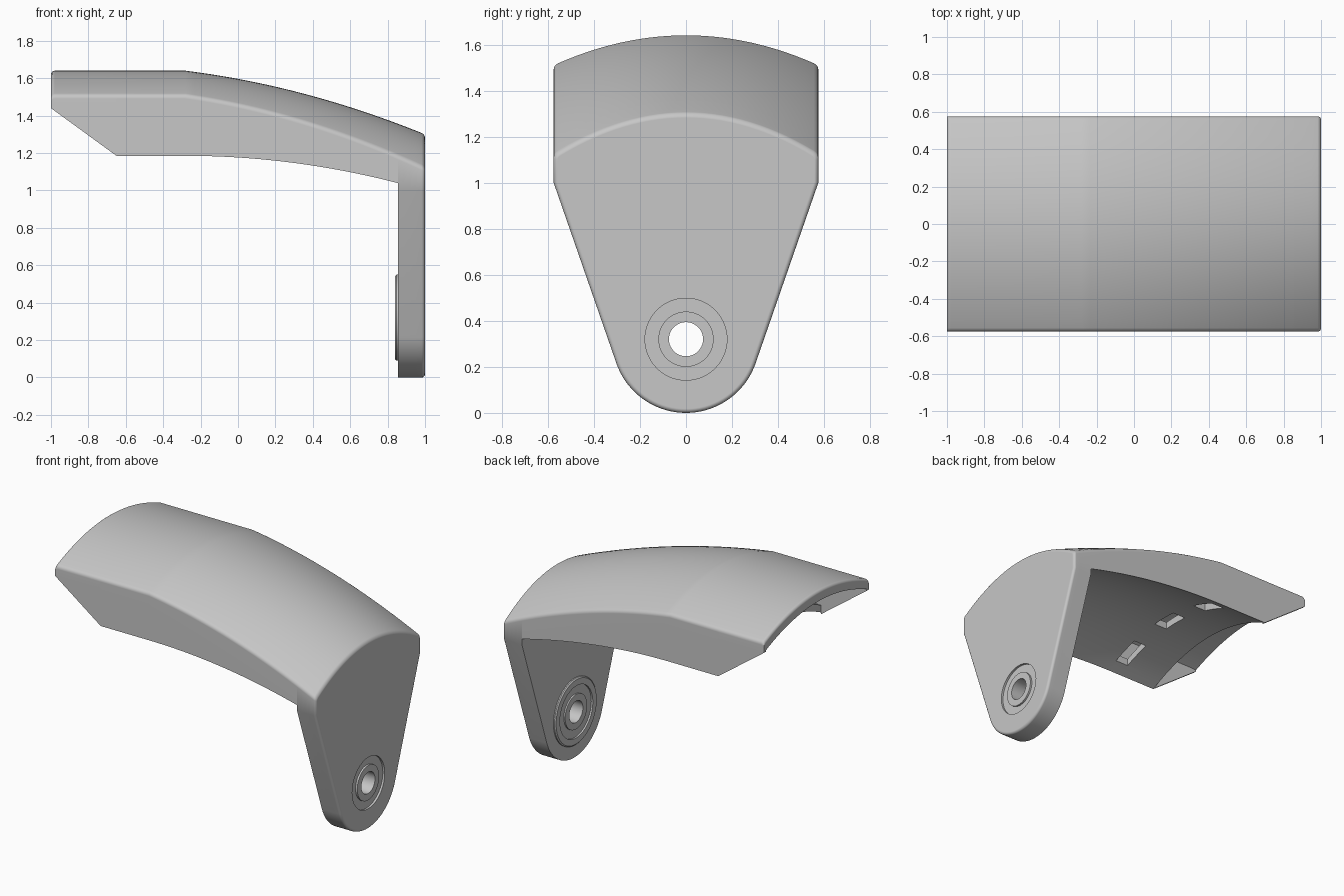
import bpy, bmesh
from math import sin, cos, pi, radians, atan2, acos, hypot, sqrt
from mathutils import Vector, Matrix

if "Cube" in bpy.data.objects:
    bpy.data.objects.remove(bpy.data.objects["Cube"])

HALF = 0.575          # half width
BEND = -0.28          # where the hood starts to curve down
END = -1.0            # open end of the hood
POCKET = -0.65        # where the floor of the hood starts
PLATE = 0.855         # inner face of the plate
PIVOT = 0.32          # hole height, also radius of the plate's foot
EDGE = 0.02           # small rounding
LID, FLOOR, WALL = 0.07, 0.05, 0.025   # shell thicknesses

grey = bpy.data.materials.new("warm grey plastic")
grey.use_nodes = True
colour = (0.57, 0.57, 0.57, 1)
grey.diffuse_color = colour
grey.node_tree.nodes["Principled BSDF"].inputs["Base Color"].default_value = colour


def top_z(x, y):
    k = (y / HALF) ** 2
    d = max(0, x - BEND)
    lip = max(0, (END + EDGE - x) / EDGE)
    return (1.64 - 0.13 * k - (0.125 * d + 0.11 * d * d) * (1 + 0.147 * k)
            - EDGE * (1 - sqrt(max(0, 1 - lip * lip))))


def lid_z(x, y):
    return top_z(max(x, END + EDGE), y) - LID


def under_z(x, y):
    d = max(0, x - BEND)
    return 1.185 - 0.113 * d * d + 0.145 * (1 - (y / HALF) ** 2)


def floor_z(x, y):
    return under_z(x, y) + FLOOR


def span(a, b, n):
    return [a + (b - a) * i / n for i in range(n + 1)]


def top_line(x, n=28):
    # arched top with rounded side edges, from -y to +y
    w = HALF - EDGE
    arc = [(y, top_z(x, y)) for y in span(-w, w, n)]
    a, b, c = Vector(arc[-1]), Vector((HALF, top_z(x, HALF))), Vector((HALF, top_z(x, HALF) - EDGE))
    corner = [tuple(a * (1 - t) ** 2 + b * 2 * t * (1 - t) + c * t * t) for t in (0.25, 0.5, 0.75, 1)]
    return [(-y, z) for y, z in reversed(corner)] + arc + corner


def finish(bm, name):
    bmesh.ops.recalc_face_normals(bm, faces=bm.faces)
    mesh = bpy.data.meshes.new(name)
    bm.to_mesh(mesh)
    bm.free()
    mesh.materials.append(grey)
    ob = bpy.data.objects.new(name, mesh)
    bpy.context.collection.objects.link(ob)
    return ob


def loft(name, sections, closed=False):
    # joins rings of 3D points; capped at both ends unless closed on itself
    bm = bmesh.new()
    rings = [[bm.verts.new(p) for p in s] for s in sections]
    n = len(rings[0])
    pairs = list(zip(rings, rings[1:]))
    if closed:
        pairs.append((rings[-1], rings[0]))
    else:
        bm.faces.new(rings[0])
        bm.faces.new(rings[-1])
    for a, b in pairs:
        for i in range(n):
            j = (i + 1) % n
            bm.faces.new((a[i], a[j], b[j], b[i]))
    return finish(bm, name)


def activate(ob):
    bpy.ops.object.select_all(action="DESELECT")
    ob.select_set(True)
    bpy.context.view_layer.objects.active = ob


def cut(ob, cutter):
    cutter.hide_render = True
    mod = ob.modifiers.new("cut", "BOOLEAN")
    mod.operation = "DIFFERENCE"
    mod.solver = "EXACT"
    mod.object = cutter
    activate(ob)
    bpy.ops.object.modifier_apply(modifier=mod.name)
    bpy.data.objects.remove(cutter)


def smooth(ob):
    activate(ob)
    bpy.ops.object.shade_smooth_by_angle(angle=radians(30))
    mod = ob.modifiers.new("flat sides", "WEIGHTED_NORMAL")
    mod.keep_sharp = True


def hood_section(x, bottom):
    ring = top_line(x) + [(y, bottom(x, y)) for y in span(HALF, -HALF, 28)]
    return [(x, y, z) for y, z in ring]


def cavity_section(x):
    w = HALF - WALL
    ring = [(y, lid_z(x, y)) for y in span(-w, w, 28)]
    ring += [(y, floor_z(x, y)) for y in span(w, -w, 28)]
    return [(x, y, z) for y, z in ring]


# Hollow curved hood with three slots through its floor
hood = loft("hood", [hood_section(x, under_z) for x in [POCKET] + span(BEND, PLATE, 24)])
cut(hood, loft("cavity_cutter", [cavity_section(x) for x in [POCKET - 0.1] + span(BEND, PLATE + 0.05, 24)]))
for y in (-0.4, 0, 0.4):
    bm = bmesh.new()
    place = Matrix.Translation((-0.31, y, under_z(-0.31, y))) @ Matrix.Diagonal((0.1, 0.19, 0.24, 1))
    bmesh.ops.create_cube(bm, size=1, matrix=place)
    cut(hood, finish(bm, "slot_cutter"))
smooth(hood)

# Thin lip over the open end
xs = [END + EDGE * (1 - cos(t)) for t in span(0, pi / 2, 4)] + [POCKET]
smooth(loft("hood_lip", [hood_section(x, lid_z) for x in xs]))

# Slanted side walls of the open end
for side, name in ((1, "left_lip_wall"), (-1, "right_lip_wall")):
    outline = [(POCKET, 1.185), (END, 1.44), (END, 1.448), (POCKET, 1.47)]
    loft(name, [[(x, side * y, z) for x, z in outline] for y in (HALF, HALF - WALL)])


# Hanging plate with a round foot
def plate_outline(x):
    start = atan2(1.0 - PIVOT, HALF) - acos(PIVOT / hypot(HALF, 1.0 - PIVOT))
    foot = [(PIVOT * cos(a), PIVOT + PIVOT * sin(a)) for a in span(start, -pi - start, 36)]
    return top_line(x) + [(HALF, 1.0)] + foot + [(-HALF, 1.0)]


def inset(points, d):
    # moves a clockwise outline inwards
    result = []
    for i, p in enumerate(points):
        p, a, b = Vector(p), Vector(points[i - 1]), Vector(points[(i + 1) % len(points)])
        u, v = (p - a).normalized(), (b - p).normalized()
        m = Vector((u.y + v.y, -u.x - v.x)).normalized()
        result.append(p + m * d / max(0.5, m.dot(Vector((u.y, -u.x)))))
    return result


r = 0.018
rings = [(x, 0) for x in span(PLATE, 1 - r, 4)]
rings += [(1 - r + r * sin(t), r * (1 - cos(t))) for t in span(0, pi / 2, 5)[1:]]
plate = loft("hanging_plate", [[(x, y, z) for y, z in inset(plate_outline(x), d)] for x, d in rings])
bm = bmesh.new()
bmesh.ops.create_cone(bm, cap_ends=True, segments=64, radius1=0.178, radius2=0.178, depth=0.6,
                      matrix=Matrix.Translation((0.93, 0, PIVOT)) @ Matrix.Rotation(pi / 2, 4, "Y"))
cut(plate, finish(bm, "hole_cutter"))
smooth(plate)

# Turned bushing: radius and x along its outline
turned = [(0.19, 0.985), (0.12, 0.985), (0.12, 0.998), (0.074, 0.998), (0.074, 0.842),
          (0.12, 0.842), (0.12, 0.852), (0.18, 0.852), (0.18, 0.84), (0.222, 0.84),
          (0.23, 0.847), (0.23, 0.865), (0.19, 0.865)]
turns = [2 * pi * i / 64 for i in range(64)]
smooth(loft("pivot_bushing", [[(x, q * cos(a), PIVOT + q * sin(a)) for q, x in turned]
                              for a in turns], closed=True))
